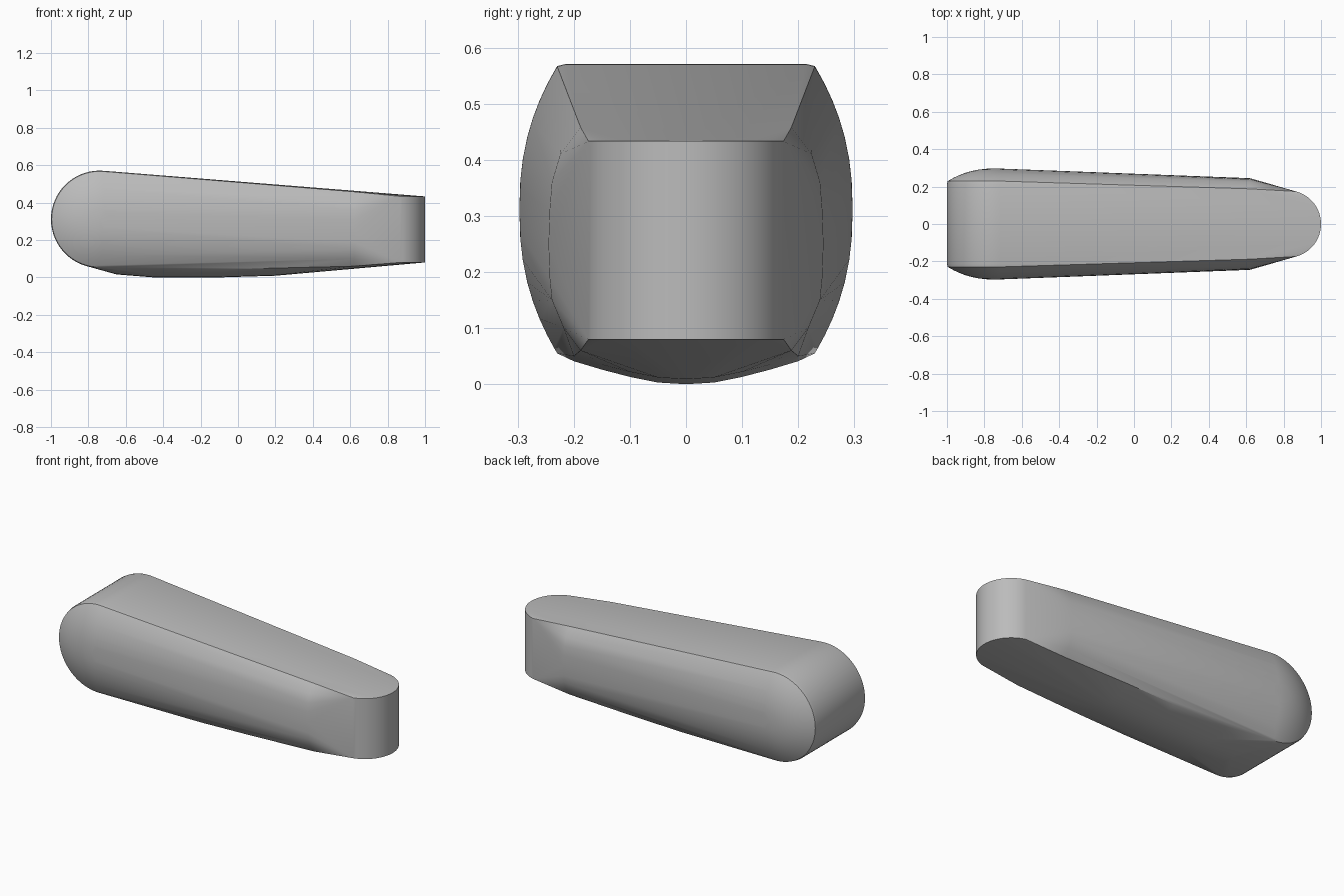
import bpy, bmesh, math

cube = bpy.data.objects.get("Cube")
if cube:
    bpy.data.objects.remove(cube, do_unlink=True)

grey = bpy.data.materials.new("plain_grey")
grey.use_nodes = True
grey.diffuse_color = (0.5, 0.5, 0.5, 1)
grey.node_tree.nodes["Principled BSDF"].inputs["Base Color"].default_value = (0.5, 0.5, 0.5, 1)

bm = bmesh.new()


def both_sides(x, y, z):
    for side in (-1, 1):
        bm.verts.new((x, side * y, z))


# Thick end: rounded cap with domed cheeks, as rings around its axis
cx, cz, radius = -0.74, 0.311, 0.26
segments = 64
for t in (0, 0.2, 0.35, 0.5, 0.63, 0.75, 0.86, 0.95, 0.985, 1):
    bulge = 0.297 - 0.07 * t ** 2.3 - (0.014 if t == 1 else 0)
    for i in range(segments):
        a = math.tau * i / segments
        both_sides(cx + radius * t * math.cos(a), bulge, cz + radius * t * math.sin(a))

# Shoulder section where the cheeks end
for y, z in ((0.245, 0.25), (0.243, 0.31), (0.243, 0.19), (0.239, 0.36), (0.239, 0.15),
             (0.224, 0.41), (0.218, 0.10), (0.188, 0.458), (0.188, 0.06)):
    both_sides(0.62, y, z)

# Bowed underside
for x, z in ((-0.65, 0.016), (-0.45, 0), (-0.1, 0), (0.2, 0.009)):
    for y, rise in ((0, 0), (0.05, 0.003), (0.1, 0.013), (0.15, 0.026), (0.2, 0.041)):
        both_sides(x, y, z + rise)

# Thin end: upright half cylinder
for i in range(33):
    a = math.radians(-75 + 150 * i / 32)
    for z in (0.08, 0.433):
        bm.verts.new((0.82 + 0.18 * math.cos(a), 0.18 * math.sin(a), z))

# Stretch one taut skin over all the sections
bmesh.ops.remove_doubles(bm, verts=bm.verts[:], dist=0.0005)
hull = bmesh.ops.convex_hull(bm, input=bm.verts[:])
inside = {g for g in hull["geom_interior"] + hull["geom_unused"]
          if isinstance(g, bmesh.types.BMVert) and g.is_valid}
bmesh.ops.delete(bm, geom=list(inside), context="VERTS")
bmesh.ops.dissolve_limit(bm, angle_limit=0.005, verts=bm.verts[:], edges=bm.edges[:])
bmesh.ops.recalc_face_normals(bm, faces=bm.faces[:])

mesh = bpy.data.meshes.new("lever_handle")
bm.to_mesh(mesh)
bm.free()
mesh.materials.append(grey)
handle = bpy.data.objects.new("lever_handle", mesh)
bpy.context.collection.objects.link(handle)
bpy.ops.object.select_all(action="DESELECT")
handle.select_set(True)
bpy.context.view_layer.objects.active = handle
bpy.ops.object.shade_smooth_by_angle(angle=math.radians(24))
